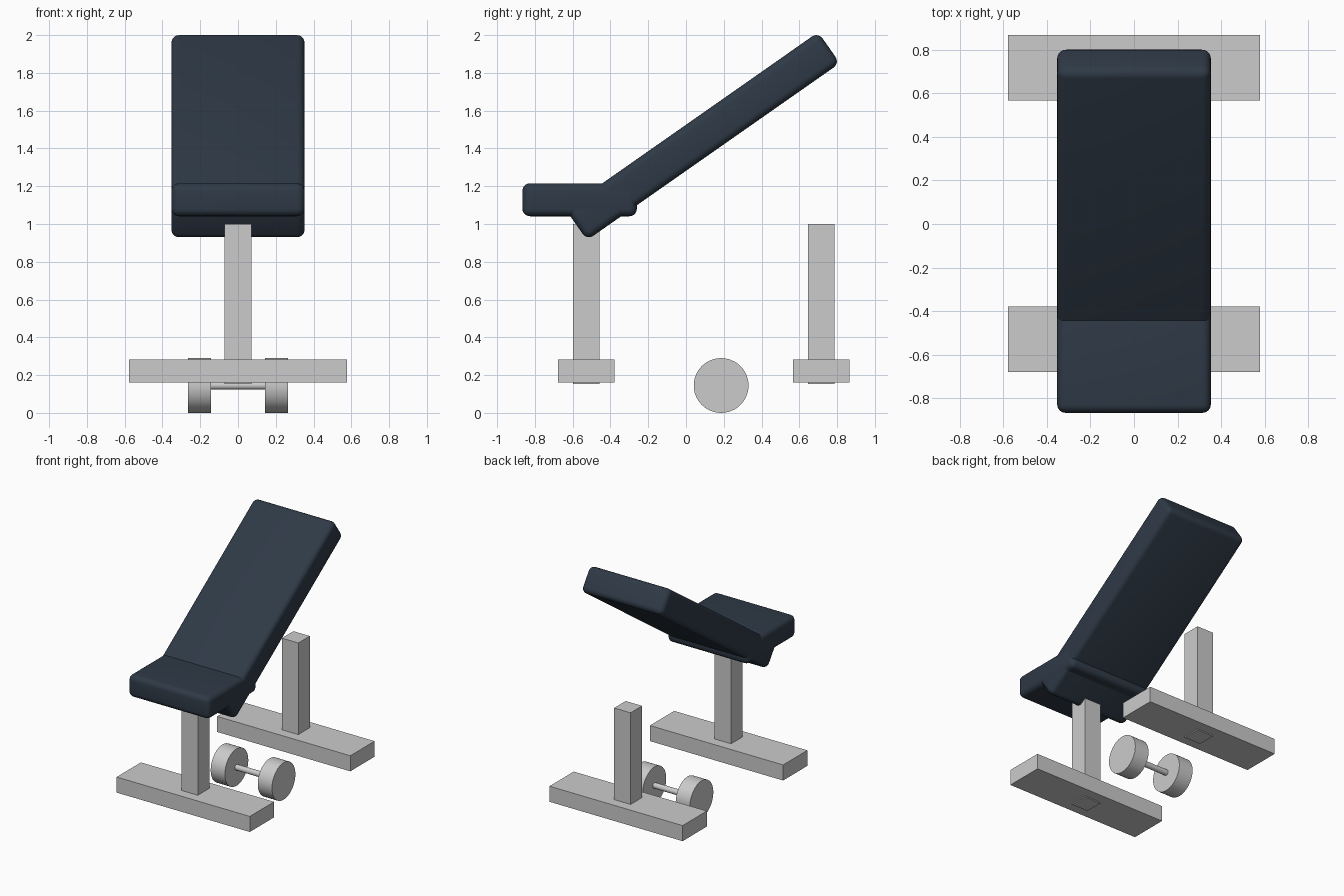
import bpy
from math import radians, pi

if "Cube" in bpy.data.objects:
    bpy.data.objects.remove(bpy.data.objects["Cube"])

pad_mat = bpy.data.materials.new("dark_upholstery")
pad_mat.diffuse_color = (0.028, 0.042, 0.062, 1)
pad_mat.use_nodes = True
pad_mat.node_tree.nodes["Principled BSDF"].inputs["Base Color"].default_value = pad_mat.diffuse_color


def box(name, size, loc, tilt=0.0):
    bpy.ops.mesh.primitive_cube_add(size=1, location=loc)
    ob = bpy.context.object
    ob.name = name
    ob.scale = size
    bpy.ops.object.transform_apply(location=False, rotation=False, scale=True)
    ob.rotation_euler.x = tilt
    return ob


def pad(name, size, loc, tilt=0.0):
    ob = box(name, size, loc, tilt)
    ob.data.materials.append(pad_mat)
    bevel = ob.modifiers.new("rounded_edges", "BEVEL")
    bevel.width = 0.04
    bevel.segments = 5
    bpy.ops.object.modifier_apply(modifier=bevel.name)
    bpy.ops.object.shade_smooth_by_angle(angle=radians(35))


def cylinder_x(name, radius, length, loc):
    bpy.ops.mesh.primitive_cylinder_add(vertices=48, radius=radius, depth=length,
                                        location=loc, rotation=(0, pi / 2, 0))
    bpy.context.object.name = name
    bpy.ops.object.shade_smooth_by_angle(angle=radians(35))


# Upholstered seat and inclined backrest
pad("seat", (0.705, 0.606, 0.174), (0, -0.563, 1.128))
pad("backrest", (0.705, 1.634, 0.2), (0, 0.088, 1.465), radians(35))

# Front and rear supports: upright post on a wide foot
for side, y in (("front", -0.528), ("rear", 0.716)):
    box(side + "_post", (0.142, 0.142, 0.848), (0, y, 0.576))
    box(side + "_foot", (1.154, 0.3, 0.122), (0, y, 0.221))

# Dumbbell on the floor between the feet
DY, DZ = 0.186, 0.145
cylinder_x("dumbbell_handle", 0.022, 0.34, (0, DY, DZ))
for side, sx in (("left", -1), ("right", 1)):
    cylinder_x("dumbbell_weight_" + side, 0.145, 0.123, (sx * 0.204, DY, DZ))
